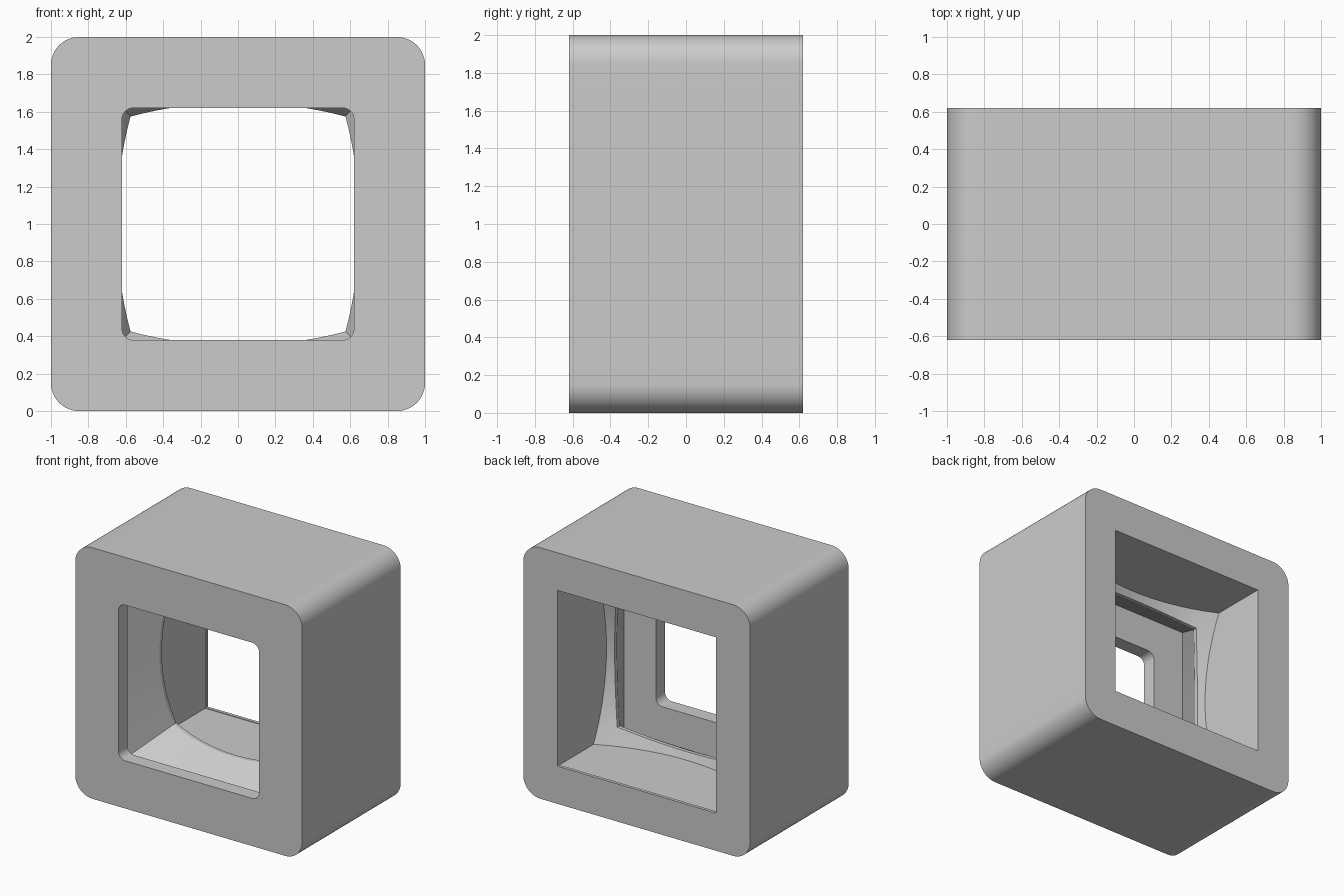
import bpy
import bmesh
import math

cube = bpy.data.objects.get("Cube")
if cube:
    bpy.data.objects.remove(cube, do_unlink=True)

ARC = 6          # segments in half of a rounded corner
STEPS = 24       # segments along each side
FRONT, BACK = -0.62, 0.62
PLATE = -0.505   # inner face of the front plate


def side_square(half):
    return [(half, half * (2 * i / STEPS - 1)) for i in range(STEPS + 1)]


def side_rounded(half, radius):
    """One side of a rounded square, from corner middle to corner middle."""
    c = half - radius
    arc = [(c + radius * math.cos(a), c + radius * math.sin(a))
           for a in (math.pi / 4 * i / ARC for i in range(ARC + 1))]
    n = STEPS - 2 * ARC
    straight = [(half, c * (2 * i / n - 1)) for i in range(1, n)]
    return [(u, -v) for u, v in reversed(arc)] + straight + arc


def side_bulged(corner, middle):
    """One side that bows outward between its corners."""
    ts = [2 * i / STEPS - 1 for i in range(STEPS + 1)]
    return [(middle - (middle - corner) * t * t, corner * t) for t in ts]


def dome(offset=0.0, radius=1.75):
    """Depth that follows a shallow sphere bulging to the front."""
    return lambda x, z: (offset - 0.155 + radius
                         - math.sqrt(radius ** 2 - x * x - z * z))


def make_ring(bm, side, depth):
    ring = []
    for q in range(4):
        c, s = round(math.cos(q * math.pi / 2)), round(math.sin(q * math.pi / 2))
        for u, v in side[:-1]:
            x, z = c * u - s * v, s * u + c * v
            y = depth(x, z) if callable(depth) else depth
            ring.append(bm.verts.new((x, y, z + 1)))
    return ring


bulge = side_bulged(0.575, 0.65)
outer = side_rounded(1.0, 0.15)
opening = side_rounded(0.62, 0.06)

sections = [
    (outer, FRONT),
    (opening, FRONT), (opening, PLATE),              # front window
    (side_square(0.9), PLATE), (bulge, dome(-0.03)), # tapered funnel
    (bulge, dome()),                                 # thin rim
    (side_square(0.705), dome()),                    # curved seat
    (side_square(0.705), 0.595),                     # rear cavity
    (side_square(0.7), 0.595), (side_square(0.7), BACK),  # rear lip
    (outer, BACK),
]

bm = bmesh.new()
rings = [make_ring(bm, side, depth) for side, depth in sections]
for a, b in zip(rings, rings[1:] + rings[:1]):
    for i in range(len(a)):
        j = (i + 1) % len(a)
        bm.faces.new((a[i], a[j], b[j], b[i]))
bmesh.ops.recalc_face_normals(bm, faces=bm.faces)
mesh = bpy.data.meshes.new("bezel_housing")
bm.to_mesh(mesh)
bm.free()

# Plain grey body
grey = bpy.data.materials.new("light_grey")
grey.use_nodes = True
colour = (0.6, 0.6, 0.6, 1.0)
grey.diffuse_color = colour
grey.node_tree.nodes["Principled BSDF"].inputs["Base Color"].default_value = colour
mesh.materials.append(grey)

housing = bpy.data.objects.new("bezel_housing", mesh)
bpy.context.collection.objects.link(housing)
bpy.ops.object.select_all(action="DESELECT")
housing.select_set(True)
bpy.context.view_layer.objects.active = housing
bpy.ops.object.shade_smooth_by_angle(angle=math.radians(20))
